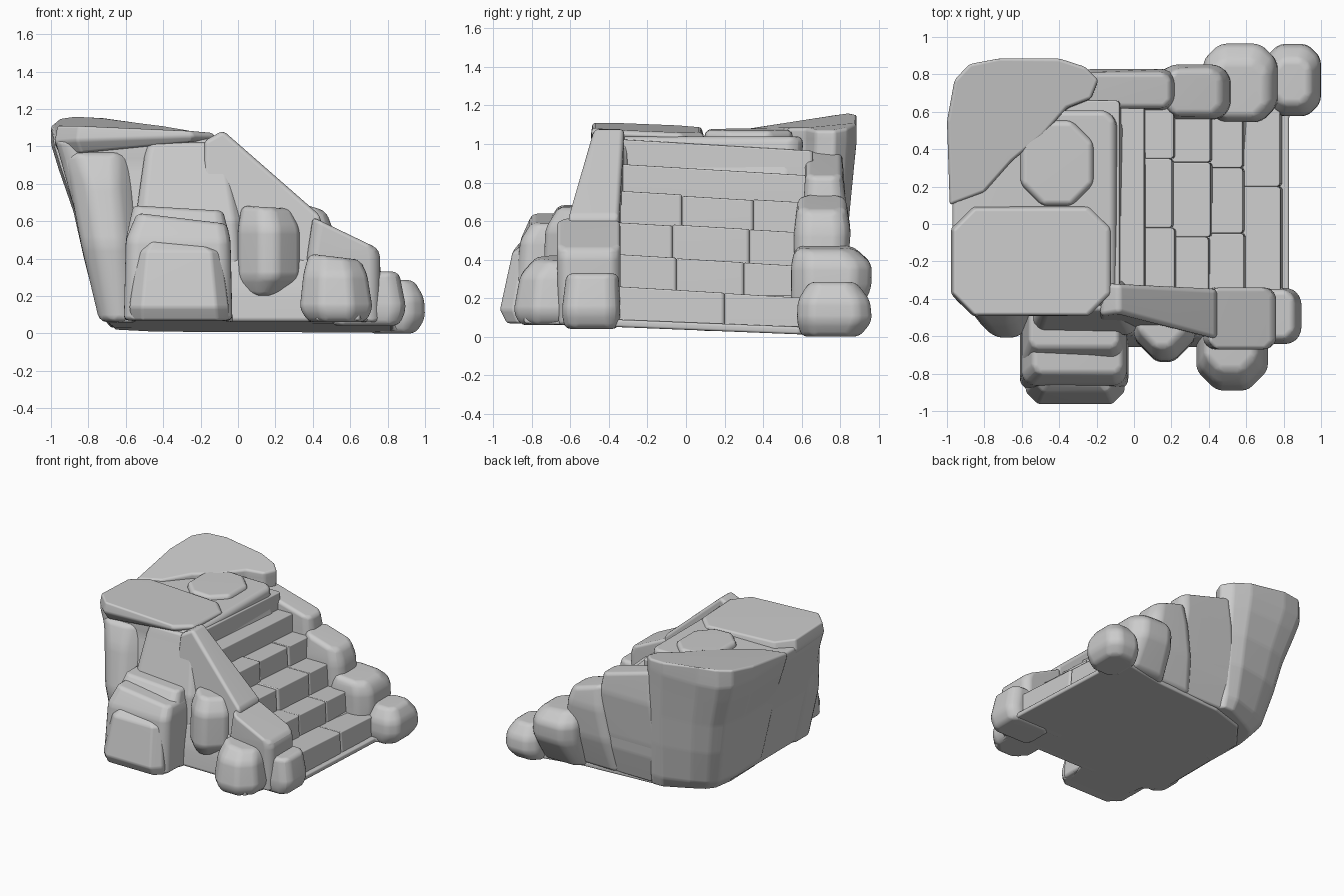
import bpy
import bmesh
from mathutils import Vector
import random

random.seed(4)
default_cube = bpy.data.objects.get("Cube")
if default_cube:
    bpy.data.objects.remove(default_cube, do_unlink=True)

# One stone colour for everything
stone = bpy.data.materials.new("pale grey stone")
stone.use_nodes = True
stone_colour = (0.6, 0.6, 0.6, 1)
stone.diffuse_color = stone_colour
stone.node_tree.nodes["Principled BSDF"].inputs["Base Color"].default_value = stone_colour


def loft(name, rings, round_off=.04):
    """Skin a stack of equal-length rings, close both ends and round every edge."""
    bm = bmesh.new()
    loops = [[bm.verts.new(point) for point in ring] for ring in rings]
    count = len(loops[0])
    for lower, upper in zip(loops, loops[1:]):
        for i in range(count):
            j = (i + 1) % count
            bm.faces.new((lower[i], lower[j], upper[j], upper[i]))
    bm.faces.new(list(reversed(loops[0])))
    bm.faces.new(loops[-1])
    bmesh.ops.recalc_face_normals(bm, faces=bm.faces[:])
    bmesh.ops.bevel(bm, geom=bm.edges[:], offset=round_off, segments=3,
                    profile=.5, affect='EDGES', clamp_overlap=True)
    for face in bm.faces:
        face.smooth = True
    mesh = bpy.data.meshes.new(name)
    bm.to_mesh(mesh)
    bm.free()
    mesh.materials.append(stone)
    part = bpy.data.objects.new(name, mesh)
    bpy.context.collection.objects.link(part)
    part.modifiers.new("soft shading", 'WEIGHTED_NORMAL')


def outline(x0, x1, y0, y1, z, corner=.25, tilt_x=0, tilt_y=0):
    """Rectangle with cut corners, optionally tilted."""
    cut = corner * min(x1 - x0, y1 - y0)
    flat = [(x0 + cut, y0), (x1 - cut, y0), (x1, y0 + cut), (x1, y1 - cut),
            (x1 - cut, y1), (x0 + cut, y1), (x0, y1 - cut), (x0, y0 + cut)]
    mid_x, mid_y = (x0 + x1) / 2, (y0 + y1) / 2
    return [Vector((x, y, z + tilt_x * (x - mid_x) + tilt_y * (y - mid_y)))
            for x, y in flat]


def rock(name, *sections, corner=.25, tilt_x=0, tilt_y=0, round_off=.04):
    """Boulder through level sections; only the last one is tilted."""
    rings = [outline(*section, corner=corner) for section in sections[:-1]]
    rings.append(outline(*sections[-1], corner=corner, tilt_x=tilt_x, tilt_y=tilt_y))
    loft(name, rings, round_off)


# Base sheet under everything, sinking slightly towards the back
base_plan = [(-.7, -.5), (-.57, -.6), (-.55, -.9), (-.1, -.9), (-.02, -.62), (.37, -.62),
             (.42, -.84), (.65, -.84), (.7, -.62), (.83, -.55), (.83, .58), (.94, .66),
             (.9, .86), (.72, .82), (.4, .76), (-.2, .72), (-.48, .63), (-.66, .4)]
loft("base_sheet", [[Vector((x, y, z - .04 * y)) for x, y in base_plan]
                    for z in (.036, .075)], .012)

# Cliff core
rock("cliff_core", (-.72, .1, -.52, .5, .06), (-.83, .05, -.52, .56, .5),
     (-.94, -.08, -.44, .6, .9), (-.98, -.1, -.44, .61, 1.04), corner=.06)

# Cliff front: outer column and the buttress beside the rail
rock("front_column", (-.74, -.52, -.59, -.3, .06), (-.84, -.53, -.61, -.25, .48),
     (-.9, -.55, -.54, -.2, .8), (-.94, -.57, -.47, -.2, .97), corner=.3)
rock("front_buttress", (-.6, .05, -.62, -.3, .06), (-.55, .02, -.59, -.3, .6),
     (-.5, -.05, -.485, -.3, .95), (-.48, -.08, -.465, -.3, 1.02), corner=.15)

# Rear corner tower, rounded in plan, pinched at the waist, rising to a crest
tower_plan = [(-.985, .1), (-.8, .17), (-.65, .34), (-.49, .47), (-.36, .62),
              (-.23, .67), (-.19, .77), (-.26, .84), (-.4, .885), (-.72, .885),
              (-.88, .855), (-.96, .77), (-1, .55)]


def tower_ring(z, scale_x, scale_y):
    """Tower outline drawn in, mostly at its outer corner."""
    return [Vector((-.2 + (x + .2) * scale_x,
                    y * (1 - (1 - scale_y) * min(1, -1.2 * x)), z)) for x, y in tower_plan]


def crest_ring():
    return [Vector((x, y, 1.045 + .155 * max(0, y - .1) * min(1, -1.3 * x)))
            for x, y in tower_plan]


loft("rear_tower", [tower_ring(.03, .6, .72), tower_ring(.12, .69, .79),
                    tower_ring(.4, .78, .87), tower_ring(.65, .85, .92),
                    tower_ring(.88, .95, .97), tower_ring(1.01, 1, 1), crest_ring()], .03)

# Landing: overhanging front slab and the round stone
slab_sections = [((-.94, -.14, -.46, .06, .985), .1), ((-.98, -.12, -.495, .1, 1.03), .03),
                 ((-.965, -.14, -.485, .08, 1.085), -.045)]
loft("landing_slab", [outline(*section, corner=.2, tilt_x=tilt, tilt_y=-.04)
                      for section, tilt in slab_sections])
rock("round_stone", (-.62, -.21, .09, .56, .98), (-.6, -.22, .1, .55, 1.075),
     corner=.3, tilt_x=-.03, round_off=.03)

# Stairs: rows of uneven stones, each row leaning down towards the back
step_fronts = [.79, .59, .4, .21, .06, -.07]
step_tops = [.235, .4, .565, .725, .87, 1.0]
step_joints = [[.2], [-.05, .3], [-.07, .33], [-.02, .35], [], []]
for number, (front, top, joints) in enumerate(zip(step_fronts, step_tops, step_joints)):
    edges = [-.4] + joints + [.66]
    for piece, (start, end) in enumerate(zip(edges, edges[1:])):
        nudge = random.uniform(-.012, .012)
        height = top - .06 * ((start + end) / 2 - .13) + nudge / 2
        rock(f"step_{number + 1}_stone_{piece + 1}",
             (front - .4, front + nudge + .012, start, end, max(.05, top - .24)),
             (front - .4, front + nudge, start, end, height),
             corner=.03, tilt_y=-.06, round_off=.012)

# Filling under the steps
rear_profile = [(-.3, .06), (.7, .06), (.7, .12), (-.1, .8), (-.3, .9)]
loft("stair_core", [[Vector((x, y, z)) for x, z in rear_profile]
                    for y in (-.4, .66)], .01)

# Sloping front rail, its outer face leaning outwards to the ground
rail_profile = [(-.2, .06), (-.18, 1.03), (-.08, 1.085), (.44, .63), (.5, .06)]
loft("front_rail", [[Vector((x, -.32 - .05 * (x + .1), z)) for x, z in rail_profile],
                    [Vector((x, -.475 - .31 * min(1.08 - z, .5), z))
                     for x, z in rail_profile]], .025)
rock("rail_end_block", (.36, .76, -.66, -.34, .06), (.37, .76, -.67, -.34, .42),
     (.4, .74, -.67, -.34, .54), corner=.12, tilt_x=-.48)
rock("front_corner_rock", (.5, .86, -.63, -.35, .04), (.5, .9, -.645, -.34, .13),
     (.52, .86, -.62, -.35, .33), corner=.17)

# Boulders at the foot of the front wall
rock("front_boulder", (.38, .68, -.86, -.5, .06), (.33, .72, -.895, -.5, .13),
     (.35, .69, -.86, -.5, .32), (.38, .65, -.78, -.5, .41), corner=.28, tilt_x=-.12,
     round_off=.03)
rock("middle_boulder", (.03, .24, -.66, -.4, .2), (0, .33, -.74, -.4, .3),
     (0, .33, -.73, -.4, .56), (.02, .28, -.66, -.4, .675), corner=.36, tilt_x=-.06,
     round_off=.03)
rock("front_wall_foot", (-.2, .5, -.66, -.4, .06), (-.2, .48, -.64, -.4, .22),
     (-.1, .4, -.6, -.4, .4), corner=.2)

# Terraced block leaning against the front wall
rock("terrace_back", (-.61, -.03, -.8, -.4, .07), (-.6, -.04, -.78, -.4, .5),
     (-.56, -.08, -.66, -.4, .67), corner=.12, tilt_x=-.06)
rock("terrace_middle", (-.61, -.03, -.9, -.5, .07), (-.6, -.04, -.86, -.5, .5),
     (-.54, -.06, -.8, -.5, .615), corner=.12, tilt_x=-.12)
rock("terrace_front", (-.57, -.05, -.93, -.6, .07), (-.58, -.05, -.965, -.6, .14),
     (-.54, -.09, -.9, -.6, .44), (-.5, -.13, -.86, -.6, .48), corner=.18, tilt_x=-.1)

# Rear rail: boulders stepping down, each running to the ground as a lobe
rock("rear_wall", (-.4, .7, .5, .74, .03), (-.4, .66, .61, .79, .25),
     (-.38, .4, .62, .81, .5), (-.35, .15, .62, .8, .75), corner=.15)
rock("rear_rail_upper", (-.38, .25, .45, .74, .03), (-.34, .25, .58, .8, .35),
     (-.3, .22, .61, .83, .7), (-.28, .2, .62, .81, .9),
     corner=.2, tilt_x=-.28, round_off=.035)
rock("rear_rail_middle", (.05, .52, .45, .76, .03), (.1, .53, .56, .835, .3),
     (.14, .51, .56, .855, .55), (.17, .47, .58, .83, .7),
     corner=.2, tilt_x=-.3, round_off=.035)
rock("rear_rail_lower", (.36, .74, .54, .82, .015), (.37, .77, .545, .96, .24),
     (.37, .76, .545, .965, .38), (.41, .71, .57, .87, .465),
     corner=.22, tilt_x=-.08, round_off=.035)
rock("rear_corner_rock", (.7, .95, .6, .9, 0), (.7, 1, .575, .965, .08),
     (.71, .995, .58, .955, .19), (.75, .94, .64, .88, .285),
     corner=.24, round_off=.03)
